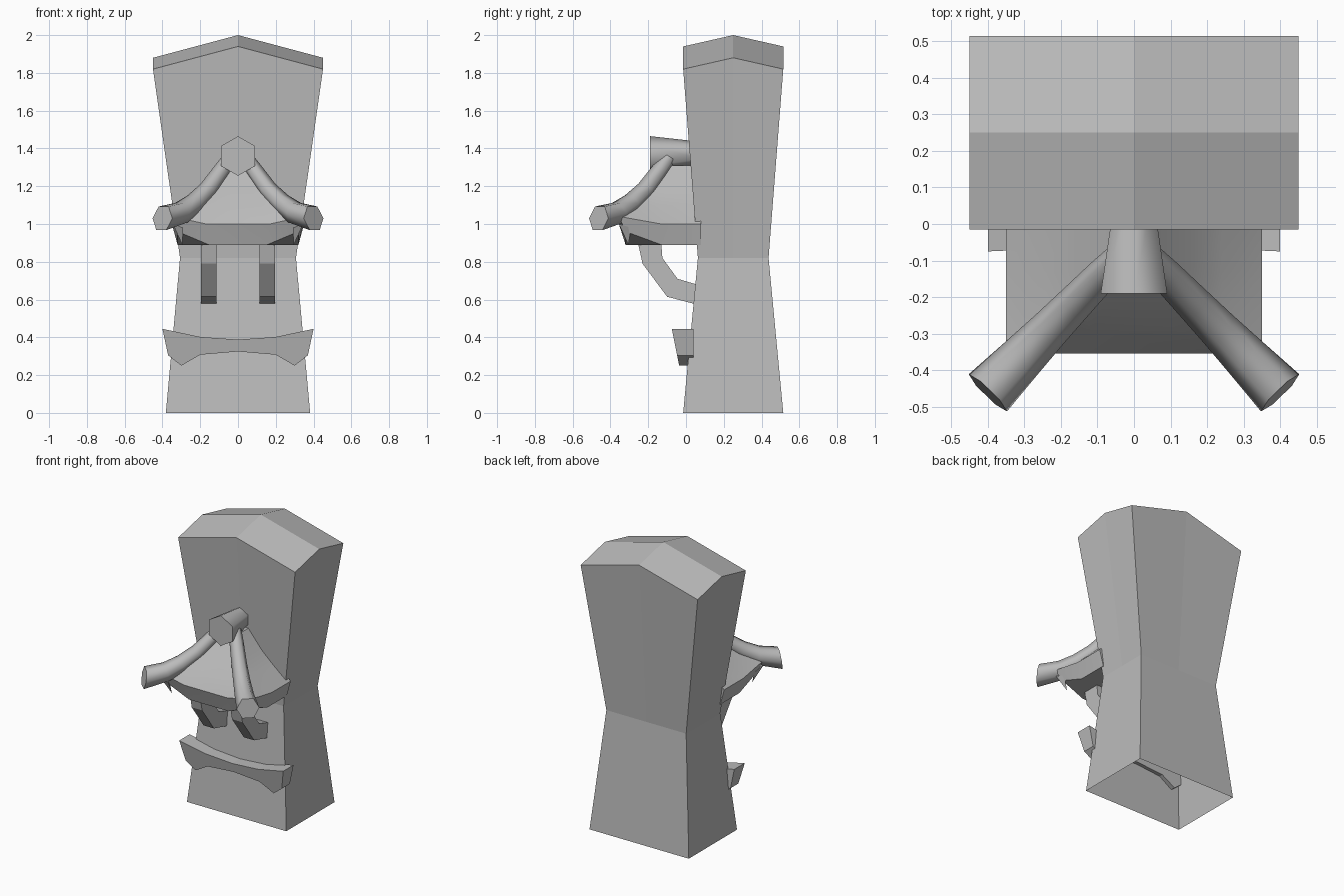
import bpy, math
from mathutils import Vector

if "Cube" in bpy.data.objects:
    bpy.data.objects.remove(bpy.data.objects["Cube"])

stone = bpy.data.materials.new("stone_grey")
stone.use_nodes = True
GREY = (0.5, 0.5, 0.5, 1)
stone.diffuse_color = GREY
stone.node_tree.nodes["Principled BSDF"].inputs["Base Color"].default_value = GREY


def make(name, verts, faces, smooth=None):
    mesh = bpy.data.meshes.new(name)
    mesh.from_pydata([tuple(v) for v in verts], [], faces)
    mesh.materials.append(stone)
    obj = bpy.data.objects.new(name, mesh)
    bpy.context.collection.objects.link(obj)
    bpy.ops.object.select_all(action='DESELECT')
    obj.select_set(True)
    bpy.context.view_layer.objects.active = obj
    # consistent outward normals
    bpy.ops.object.mode_set(mode='EDIT')
    bpy.ops.mesh.select_all(action='SELECT')
    bpy.ops.mesh.normals_make_consistent(inside=False)
    bpy.ops.object.mode_set(mode='OBJECT')
    if smooth:
        bpy.ops.object.shade_smooth_by_angle(angle=math.radians(smooth))
    return obj


def loft(name, rings, caps=True, smooth=None):
    n = len(rings[0])
    verts = [v for ring in rings for v in ring]
    faces = [(r * n + i, r * n + (i + 1) % n, (r + 1) * n + (i + 1) % n, (r + 1) * n + i)
             for r in range(len(rings) - 1) for i in range(n)]
    if caps:
        faces += [tuple(range(n)), tuple(range(len(verts) - n, len(verts)))]
    return make(name, verts, faces, smooth)


# Pillar: open-bottomed waisted shaft with a shallow four-way peak
MID_Y = 0.25


def pillar_ring(hx, hy, z, peak=False):
    grid = [(-1, -1), (0, -1), (1, -1), (1, 0), (1, 1), (0, 1), (-1, 1), (-1, 0)]
    return [(hx * a, MID_Y + hy * b,
             z + (0.12 * (1 - abs(a)) + 0.06 * (1 - abs(b)) if peak else 0)) for a, b in grid]


rings = [pillar_ring(0.382, 0.265, 0), pillar_ring(0.307, 0.187, 0.82),
         pillar_ring(0.45, 0.265, 1.82, True)]
verts = sum(rings, []) + [(0, MID_Y, 2.0)]
faces = [(r + i, r + (i + 1) % 8, r + 8 + (i + 1) % 8, r + 8 + i)
         for r in (0, 8) for i in range(8)]
# four quads meeting at the peak
faces += [(16 + c, 16 + (c + 1) % 8, 24, 16 + (c - 1) % 8) for c in (0, 2, 4, 6)]
make("pillar", verts, faces)


# Canopy: hipped roof with upswept eaves
def canopy_ring(w, front, z, sag):
    half = [(w, 0.08, z - sag), (w, -0.13, z - sag), (w, front, z), (w * 0.48, front, z - sag)]
    return half + [(-x, y, h) for x, y, h in reversed(half)]


loft("canopy", [canopy_ring(0.32, -0.32, 0.96, 0.07),
                canopy_ring(0.35, -0.355, 1.04, 0.04),
                canopy_ring(0.24, -0.29, 1.1, 0),
                canopy_ring(0.16, -0.21, 1.18, 0),
                canopy_ring(0.06, -0.11, 1.31, 0)], smooth=30)


# Ridge: tapering hexagonal beam along y
def ridge_ring(y, r, z):
    return [(r * math.sin(k * math.pi / 3), y, z + r * math.cos(k * math.pi / 3))
            for k in range(6)]


loft("ridge_beam", [ridge_ring(-0.19, 0.105, 1.36), ridge_ring(0.08, 0.06, 1.375)], smooth=65)

# Hip beams: flared curved hexagonal beams down each roof corner
path = [(0.04, 1.35, 0.04), (0.085, 1.285, 0.045), (0.16, 1.18, 0.05),
        (0.23, 1.11, 0.055), (0.30, 1.06, 0.062), (0.40, 1.03, 0.073)]
for side, label in ((1, "left"), (-1, "right")):
    pts = [Vector((side * x, -0.05 - x * 1.03, z)) for x, z, r in path]
    across = Vector((side * 0.72, 0.7, 0)).normalized()
    rings = []
    for i, p in enumerate(pts):
        along = pts[min(i + 1, len(pts) - 1)] - pts[max(i - 1, 0)]
        if i == len(pts) - 1:
            along.z = 0.02
        up = across.cross(along).normalized()
        up = up if up.z > 0 else -up
        r = path[i][2]
        rings.append([p + r * (math.cos(k * math.pi / 3) * across + math.sin(k * math.pi / 3) * up)
                      for k in range(6)])
    loft(label + "_hip_beam", rings, smooth=65)

    # Small pointed drop under each eave corner
    base = [(side * 0.345, -0.355, 1.0), (side * 0.29, -0.35, 0.98), (side * 0.33, -0.29, 0.98)]
    make(label + "_corner_drop", base + [(side * 0.295, -0.305, 0.89)],
         [(0, 1, 2), (0, 1, 3), (1, 2, 3), (2, 0, 3)])

    # Curved bracket holding the canopy to the pillar
    outer = [(-0.265, 0.95), (-0.23, 0.79), (-0.10, 0.615), (0.09, 0.565)]
    inner = [(-0.135, 0.95), (-0.125, 0.82), (-0.045, 0.71), (0.09, 0.67)]
    rings = [[(side * x, yo, zo) for x, (yo, zo) in ((0.115, a), (0.195, a), (0.195, b), (0.115, b))]
             for a, b in zip(outer, inner)]
    loft(label + "_bracket", rings)

# Sill: sagging shelf with lobed ends and a sloping front
top = [(0.40, 0.445), (0.2, 0.402), (0.0, 0.388)]
bottom = [(0.0, 0.325), (0.2, 0.308), (0.30, 0.25), (0.37, 0.305)]
half = [(0.0, 0.388), (0.2, 0.402), (0.40, 0.445), (0.37, 0.305), (0.30, 0.25), (0.2, 0.308),
        (0.0, 0.325)]
outline = half + [(-x, z) for x, z in reversed(half[1:-1])]
loft("sill", [[(x, -0.075 + (0.445 - z) * 0.2, z) for x, z in outline],
              [(x, 0.04, z) for x, z in outline]])
